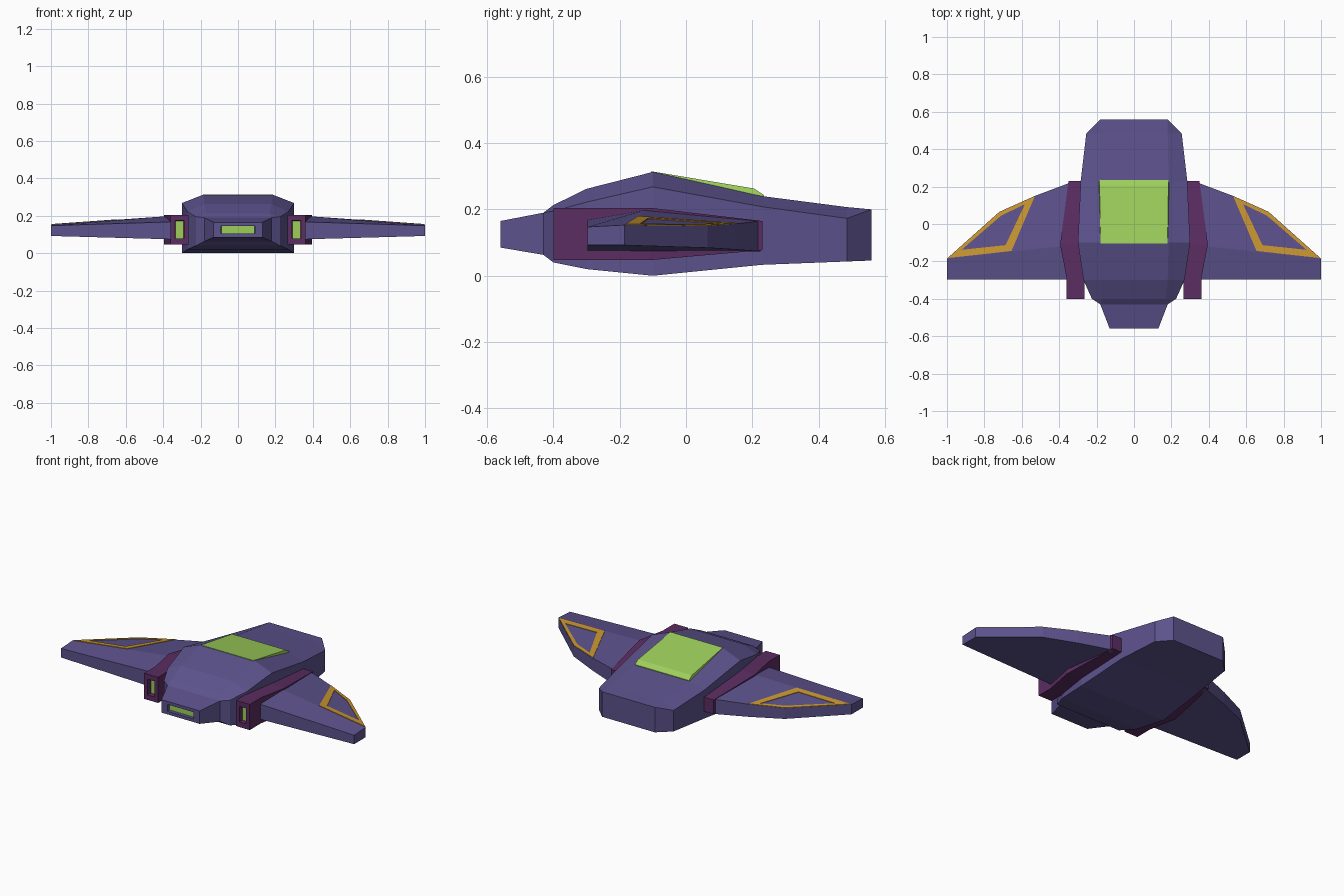
import bpy, bmesh
from mathutils import Vector

if "Cube" in bpy.data.objects:
    bpy.data.objects.remove(bpy.data.objects["Cube"])


def material(name, rgb):
    m = bpy.data.materials.new(name)
    m.diffuse_color = (*rgb, 1)
    m.use_nodes = True
    m.node_tree.nodes["Principled BSDF"].inputs["Base Color"].default_value = m.diffuse_color
    return m


HULL = material("slate violet", (0.107, 0.084, 0.262))
PLUM = material("dark plum", (0.104, 0.026, 0.12))
GREEN = material("lime glow", (0.34, 0.62, 0.105))
GOLD = material("gold trim", (0.58, 0.305, 0.03))


def finish(name, bm, mats, mirror=False):
    bmesh.ops.remove_doubles(bm, verts=bm.verts, dist=1e-4)
    bmesh.ops.recalc_face_normals(bm, faces=bm.faces)
    me = bpy.data.meshes.new(name)
    bm.to_mesh(me)
    bm.free()
    for m in mats:
        me.materials.append(m)
    ob = bpy.data.objects.new(name, me)
    bpy.context.collection.objects.link(ob)
    if mirror:
        ob.modifiers.new("mirror", 'MIRROR')
    return ob


def loft(rings):
    """Skin a list of equal-length point rings and cap both ends."""
    bm = bmesh.new()
    rows = [[bm.verts.new(p) for p in r] for r in rings]
    n = len(rows[0])
    for a, b in zip(rows, rows[1:]):
        for i in range(n):
            bm.faces.new((a[i], a[(i + 1) % n], b[(i + 1) % n], b[i]))
    bm.faces.new(rows[0])
    bm.faces.new(rows[-1])
    bmesh.ops.remove_doubles(bm, verts=bm.verts, dist=1e-4)
    bmesh.ops.recalc_face_normals(bm, faces=bm.faces)
    return bm


def recess_slot(bm, sx, sz, depth):
    """Cut a glowing slot into the foremost face."""
    f = min(bm.faces, key=lambda f: f.calc_center_median().y)
    c = f.calc_center_median()
    bmesh.ops.inset_individual(bm, faces=[f], thickness=0.004)
    for v in f.verts:
        v.co.x = c.x + (sx if v.co.x > c.x else -sx)
        v.co.z = c.z + (sz if v.co.z > c.z else -sz)
    bmesh.ops.inset_individual(bm, faces=[f], thickness=0.001)
    for v in f.verts:
        v.co.y += depth
    f.material_index = 1


# Fuselage: y, half width, floor z, shoulder z, roof half width, roof z
sections = [
    (-0.56, 0.13, 0.085, 0.165, 0.13, 0.165),
    (-0.43, 0.18, 0.063, 0.19, 0.18, 0.19),
    (-0.40, 0.225, 0.04, 0.195, 0.17, 0.213),
    (-0.30, 0.27, 0.02, 0.222, 0.18, 0.262),
    (-0.10, 0.30, 0.0, 0.268, 0.185, 0.313),
    (0.23, 0.285, 0.033, 0.208, 0.185, 0.24),
    (0.485, 0.255, 0.043, 0.173, 0.18, 0.207),
    (0.56, 0.18, 0.046, 0.2, 0.18, 0.2),
]
bm = loft([[(-w, y, zb), (w, y, zb), (w, y, zs), (wt, y, zt), (-wt, y, zt), (-w, y, zs)]
           for y, w, zb, zs, wt, zt in sections])
recess_slot(bm, 0.09, 0.021, 0.02)
finish("fuselage", bm, [HULL, GREEN])

# Canopy: wedge panel rising from the roof
bm = loft([[(-w, y, z0), (w, y, z0), (w - 0.006, y, z1), (-w + 0.006, y, z1)]
           for y, w, z0, z1 in [(-0.105, 0.185, 0.300, 0.315),
                                (0.205, 0.19, 0.225, 0.263),
                                (0.235, 0.19, 0.22, 0.243)]])
finish("canopy", bm, [GREEN])

# Side engines: y, inner x, outer x, floor z, roof z
bm = loft([[(a, y, zb), (b, y, zb), (b, y, zt), (a, y, zt)]
           for y, a, b, zb, zt in [(-0.40, 0.265, 0.36, 0.047, 0.205),
                                   (-0.29, 0.265, 0.36, 0.047, 0.205),
                                   (-0.11, 0.285, 0.395, 0.047, 0.205),
                                   (0.23, 0.27, 0.35, 0.077, 0.165)]])
recess_slot(bm, 0.023, 0.048, 0.03)
finish("side_engines", bm, [PLUM, GREEN], mirror=True)


# Wings: sloped top plane behind a ridge, near-flat underside
def top_z(x, y):
    return 0.197 - 0.0835 * (x - 0.39) - 0.1066 * (y + 0.12)


def low_z(x):
    return 0.075 + 0.028 * (x - 0.39)


plan = [(0.33, -0.113), (1.0, -0.185), (0.72, 0.065), (0.53, 0.15), (0.33, 0.225)]
front = [(1.0, -0.297, 0.147), (0.33, -0.297, 0.168)]
bm = bmesh.new()
top = [bm.verts.new((x, y, top_z(x, y))) for x, y in plan]
nose = [bm.verts.new(p) for p in front]
bm.faces.new(top)
bm.faces.new((top[0], nose[1], nose[0], top[1]))
rim = top[1:] + [top[0], nose[1], nose[0]]
low = [bm.verts.new((v.co.x, v.co.y, low_z(v.co.x))) for v in rim]
bm.faces.new(low)
for i in range(len(rim)):
    j = (i + 1) % len(rim)
    bm.faces.new((rim[i], rim[j], low[j], low[i]))
finish("wings", bm, [HULL], mirror=True)

# Gold outline plates on the wing tops
outer = [(0.53, 0.149), (0.72, 0.064), (0.995, -0.182), (0.655, -0.144)]
inner = [(0.583, 0.106), (0.71, 0.045), (0.922, -0.138), (0.687, -0.113)]
corners = list(zip(outer, inner))
corners.append(corners[0])
bm = bmesh.new()
rows = [[bm.verts.new((x, y, top_z(x, y) + h))
         for (x, y), h in ((o, -0.002), (i, -0.002), (i, 0.003), (o, 0.003))]
        for o, i in corners]
for a, b in zip(rows, rows[1:]):
    for k in range(4):
        bm.faces.new((a[k], a[(k + 1) % 4], b[(k + 1) % 4], b[k]))
finish("wing_trim", bm, [GOLD], mirror=True)
